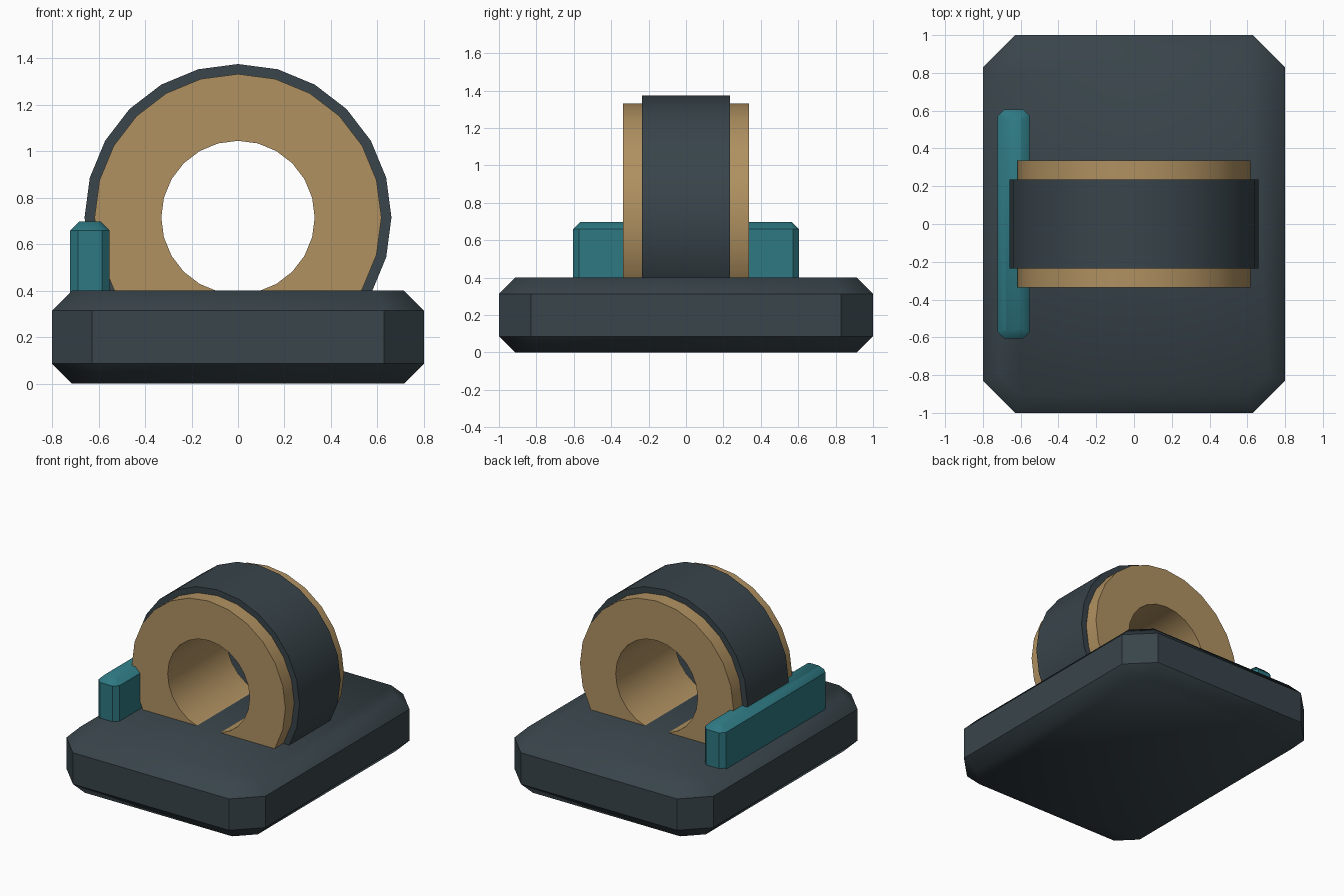
import bpy, bmesh, math
from mathutils import Matrix, Vector

cube = bpy.data.objects.get("Cube")
if cube:
    bpy.data.objects.remove(cube, do_unlink=True)


def material(name, colour):
    mat = bpy.data.materials.new(name)
    mat.use_nodes = True
    mat.diffuse_color = (*colour, 1)
    mat.node_tree.nodes["Principled BSDF"].inputs["Base Color"].default_value = (*colour, 1)
    return mat


slate = material("dark slate", (0.040, 0.058, 0.069))
tan = material("tan", (0.434, 0.283, 0.119))
teal = material("teal", (0.027, 0.188, 0.223))


def finish(name, bm, mat):
    bmesh.ops.recalc_face_normals(bm, faces=bm.faces)
    mesh = bpy.data.meshes.new(name)
    bm.to_mesh(mesh)
    bm.free()
    mesh.materials.append(mat)
    obj = bpy.data.objects.new(name, mesh)
    bpy.context.collection.objects.link(obj)
    return obj


def chamfered_block(name, low, high, corner, rim, mat):
    """Box with cut vertical corners and chamfered top and bottom rims."""
    low, high = Vector(low), Vector(high)
    bm = bmesh.new()
    bmesh.ops.create_cube(bm, size=1)
    bmesh.ops.scale(bm, vec=high - low, verts=bm.verts)
    bmesh.ops.translate(bm, vec=(low + high) / 2, verts=bm.verts)

    def is_vertical(e):
        a, b = e.verts
        return abs(a.co.z - b.co.z) > 0.01

    bmesh.ops.bevel(bm, geom=[e for e in bm.edges if is_vertical(e)],
                    offset=corner, segments=1, affect='EDGES')
    bmesh.ops.bevel(bm, geom=[e for e in bm.edges if not is_vertical(e)],
                    offset=rim, segments=1, affect='EDGES')
    bm.normal_update()
    # Caps blend softly into their rims, the walls stay crisp
    for face in bm.faces:
        face.smooth = True
    for edge in bm.edges:
        edge.smooth = all(abs(f.normal.z) > 0.5 for f in edge.link_faces)
    return finish(name, bm, mat)


def ring(name, outer, inner, half_width, height, mat, sides=24):
    """Tube lying along y, made by spinning a rectangular section."""
    bm = bmesh.new()
    section = [bm.verts.new((r, y, 0)) for r, y in (
        (outer, -half_width), (outer, half_width),
        (inner, half_width), (inner, -half_width))]
    edges = [bm.edges.new((section[i], section[(i + 1) % 4])) for i in range(4)]
    bmesh.ops.spin(bm, geom=section + edges, cent=(0, 0, 0), axis=(0, 1, 0),
                   angle=math.tau, steps=sides, use_merge=True)
    bmesh.ops.remove_doubles(bm, verts=bm.verts, dist=0.0001)
    bm.transform(Matrix.Translation((0, 0, height)))
    obj = finish(name, bm, mat)
    bpy.ops.object.select_all(action='DESELECT')
    obj.select_set(True)
    bpy.context.view_layer.objects.active = obj
    bpy.ops.object.shade_smooth_by_angle(angle=math.radians(30))
    return obj


# Base slab
chamfered_block("base_slab", (-0.8, -1, 0), (0.8, 1, 0.4), 0.172, 0.086, slate)

# Upright ring sunk into the slab, with a wider core and an outer band
ring("ring_core", 0.617, 0.33, 0.337, 0.715, tan)
ring("ring_outer_band", 0.66, 0.58, 0.236, 0.715, slate)

# Rail along the right edge, its foot sunk into the slab
chamfered_block("side_rail", (-0.722, -0.605, 0.3), (-0.552, 0.605, 0.697), 0.034, 0.038, teal)
